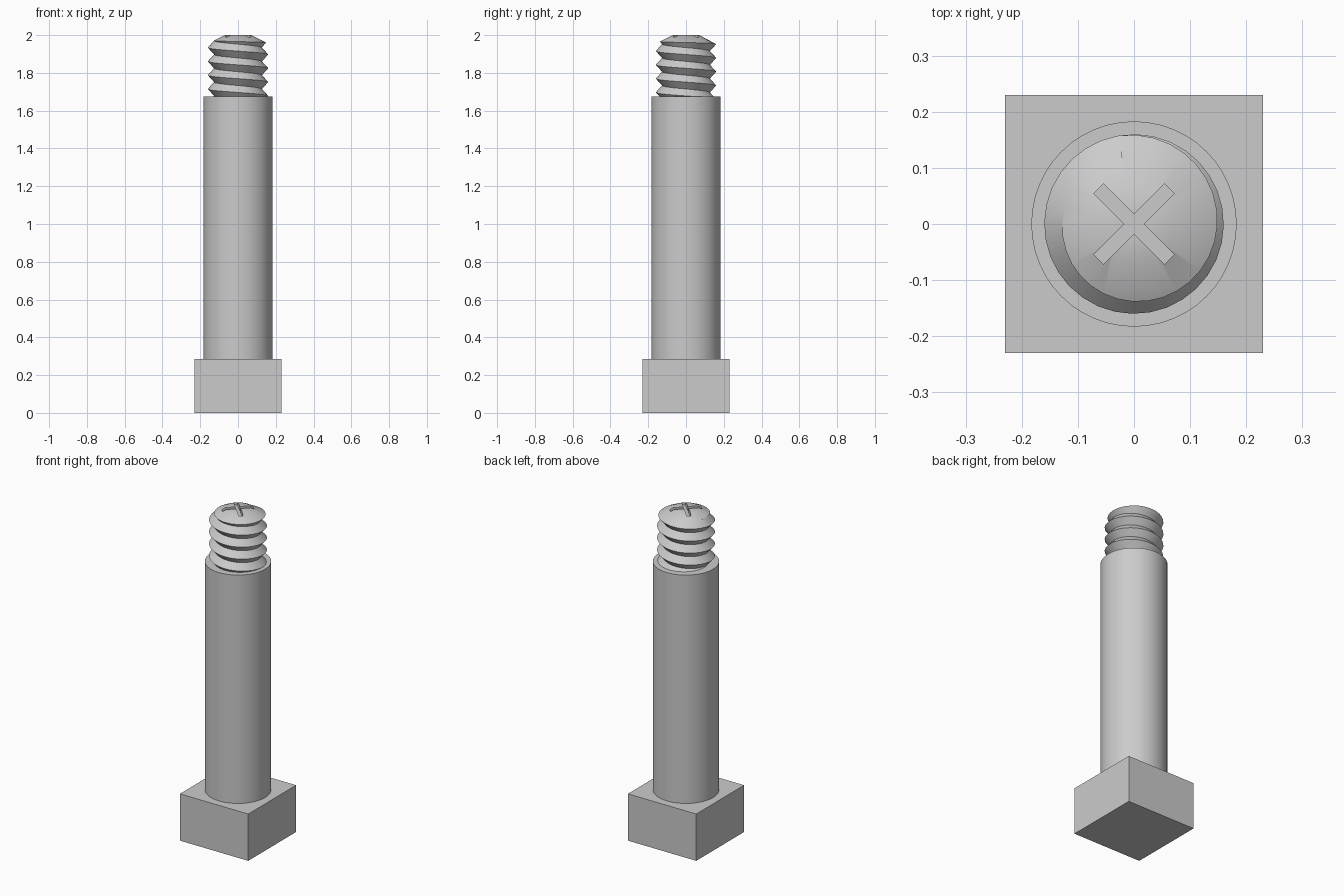
import bpy, bmesh, math

if "Cube" in bpy.data.objects:
    bpy.data.objects.remove(bpy.data.objects["Cube"], do_unlink=True)

GREY = (0.6, 0.6, 0.6, 1)
steel = bpy.data.materials.new("grey_steel")
steel.use_nodes = True
steel.diffuse_color = GREY
steel.node_tree.nodes["Principled BSDF"].inputs["Base Color"].default_value = GREY


def make_object(name, bm):
    bmesh.ops.recalc_face_normals(bm, faces=bm.faces)
    mesh = bpy.data.meshes.new(name)
    bm.to_mesh(mesh)
    bm.free()
    mesh.materials.append(steel)
    obj = bpy.data.objects.new(name, mesh)
    bpy.context.collection.objects.link(obj)
    return obj


def smooth(obj):
    bpy.ops.object.select_all(action="DESELECT")
    obj.select_set(True)
    bpy.context.view_layer.objects.active = obj
    bpy.ops.object.shade_smooth_by_angle(angle=math.radians(30))


# Square head at the base
HEAD_W, HEAD_H = 0.46, 0.285
bm = bmesh.new()
bmesh.ops.create_cube(bm, size=1)
bmesh.ops.scale(bm, vec=(HEAD_W, HEAD_W, HEAD_H), verts=bm.verts)
bmesh.ops.translate(bm, vec=(0, 0, HEAD_H / 2), verts=bm.verts)
make_object("square_head", bm)

# Plain round shank
SHANK_TOP, SHANK_R = 1.675, 0.183
bm = bmesh.new()
bmesh.ops.create_cone(bm, cap_ends=True, segments=48, radius1=SHANK_R,
                      radius2=SHANK_R, depth=SHANK_TOP - HEAD_H)
bmesh.ops.translate(bm, vec=(0, 0, (SHANK_TOP + HEAD_H) / 2), verts=bm.verts)
smooth(make_object("shank", bm))

# Helical thread: rows alternate root and crest, the last turn runs out into the cap
SEGS, ROWS, PITCH = 32, 11, 0.073
ROOT, CREST, CAP_R, RIM_Z = 0.127, 0.16, 0.07, 1.95
START = math.radians(100)


def thread_point(row, col):
    turn = (row - ROWS) / 2 + col / SEGS
    angle = START - math.tau * col / SEGS
    fade = 1 - min(max(turn / 0.8, 0), 1)
    r = ROOT + (CREST - ROOT) * fade if row % 2 else ROOT
    dome = 2 - 0.5 * (r - CAP_R)
    z = min(RIM_Z + turn * PITCH, dome)
    return r * math.cos(angle), r * math.sin(angle), z


bm = bmesh.new()
grid = [[bm.verts.new(thread_point(j, i)) for i in range(SEGS + 1)]
        for j in range(ROWS + 1)]
for low, high in zip(grid, grid[1:]):
    for i in range(SEGS):
        bm.faces.new((low[i], high[i], high[i + 1], low[i + 1]))

# Domed cap with a flat centre
cap = []
for i in range(SEGS):
    a = START - math.tau * i / SEGS
    cap.append(bm.verts.new((CAP_R * math.cos(a), CAP_R * math.sin(a), 2)))
rim = grid[ROWS]
for i in range(SEGS):
    bm.faces.new((rim[i], cap[i], cap[(i + 1) % SEGS], rim[i + 1]))
bm.faces.new(cap)
for j in (ROWS - 2, ROWS - 1):
    bm.faces.new((grid[j][SEGS], grid[j + 1][SEGS], cap[0]))
bmesh.ops.remove_doubles(bm, verts=bm.verts, dist=0.0005)
bmesh.ops.holes_fill(bm, edges=[e for e in bm.edges if e.is_boundary], sides=0)
thread = make_object("threaded_end", bm)

# Diagonal cross slot cut into the cap
HALF_W, ARM, DEPTH = 0.0125, 0.089, 0.025
corner = ((ARM, -HALF_W), (ARM, HALF_W), (HALF_W, HALF_W))
bm = bmesh.new()
outline = []
for k in range(4):
    a = math.pi / 4 + k * math.pi / 2
    c, s = math.cos(a), math.sin(a)
    outline += [bm.verts.new((c * x - s * y, s * x + c * y, 2 - DEPTH)) for x, y in corner]
floor = bm.faces.new(outline)
walls = bmesh.ops.extrude_face_region(bm, geom=[floor], use_keep_orig=True)["geom"]
bmesh.ops.translate(bm, vec=(0, 0, 2 * DEPTH),
                    verts=[v for v in walls if isinstance(v, bmesh.types.BMVert)])
cutter = make_object("slot_cutter", bm)
cutter.hide_render = True

cut = thread.modifiers.new("cross_slot", "BOOLEAN")
cut.operation, cut.object, cut.solver = "DIFFERENCE", cutter, "EXACT"
bpy.ops.object.select_all(action="DESELECT")
bpy.context.view_layer.objects.active = thread
thread.select_set(True)
bpy.ops.object.modifier_apply(modifier=cut.name)
bpy.data.objects.remove(cutter, do_unlink=True)
smooth(thread)
